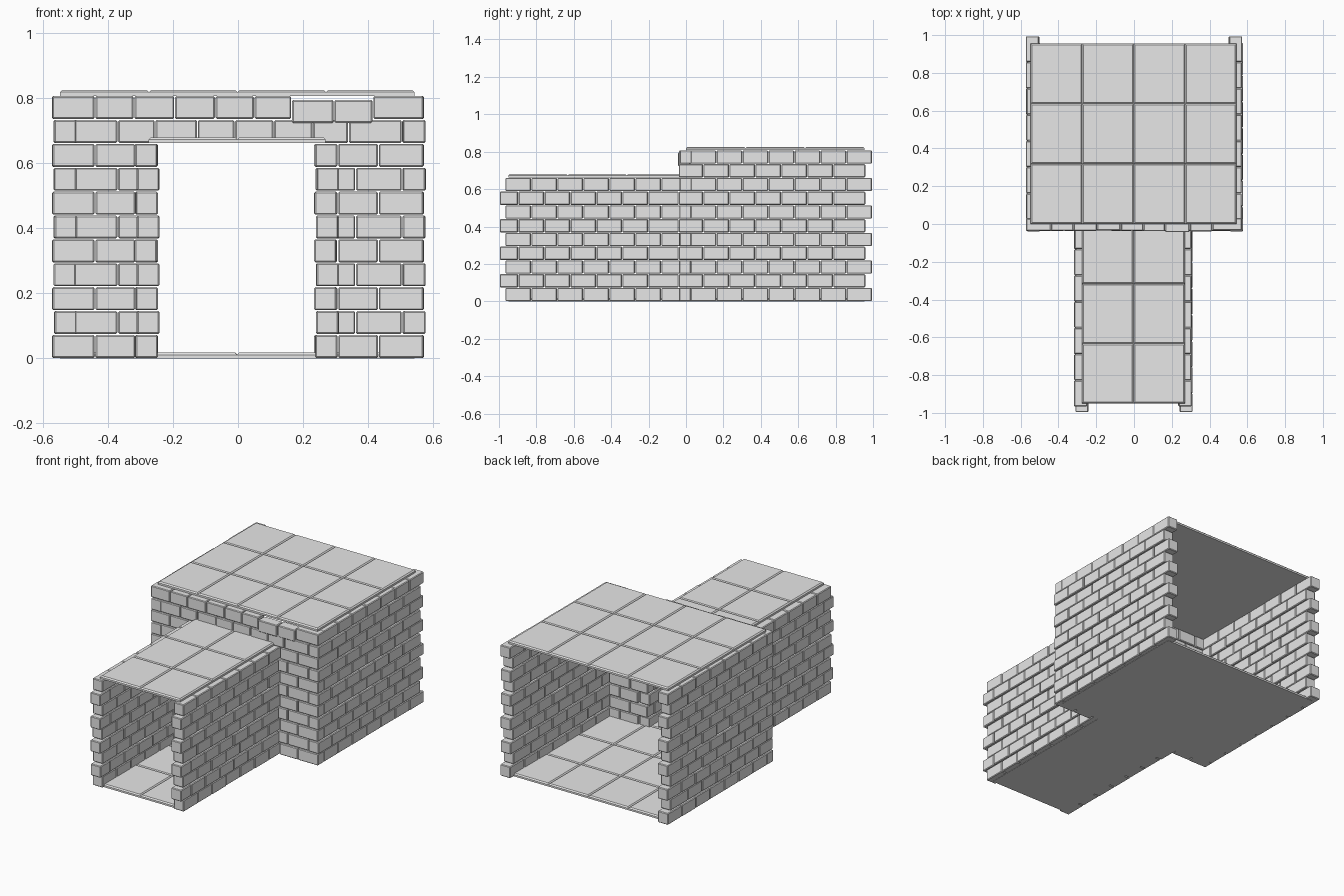
import bpy
import bmesh
import random
from mathutils import Matrix, Vector

random.seed(4)
cube = bpy.data.objects.get("Cube")
if cube:
    bpy.data.objects.remove(cube, do_unlink=True)

COURSE = 0.0735      # height of one brick course
BRICK = 0.139        # brick length along the side walls
GAP = 0.0015         # half of the open joint

stone = bpy.data.materials.new("grey stone")
stone.use_nodes = True
grey = (0.8, 0.8, 0.8, 1)
stone.diffuse_color = grey
stone.node_tree.nodes["Principled BSDF"].inputs["Base Color"].default_value = grey


def add_box(bm, low, high):
    low, high = Vector(low), Vector(high)
    size = Matrix.Diagonal((high - low).to_4d())
    return bmesh.ops.create_cube(bm, size=1, matrix=Matrix.Translation((low + high) / 2) @ size)["verts"]


def finish(bm, name, bevel=0):
    mesh = bpy.data.meshes.new(name)
    bm.to_mesh(mesh)
    bm.free()
    mesh.materials.append(stone)
    obj = bpy.data.objects.new(name, mesh)
    bpy.context.scene.collection.objects.link(obj)
    if bevel:
        mod = obj.modifiers.new("chipped edges", "BEVEL")
        mod.width = bevel
        mod.segments = 1
    return obj


def joints(start, end, offset):
    """Joint positions of a running bond course, without slivers at the end."""
    edges = [start]
    y = start + offset
    while y < end - 0.05:
        edges.append(y)
        y += BRICK
    return edges + [end]


def side_wall(name, x_inner, x_outer, courses, even, odd):
    """Wall along y; even and odd courses are (start, end, first brick length)."""
    bm = bmesh.new()
    low, high = sorted((x_inner, x_outer))
    for k in range(courses):
        edges = joints(*(odd if k % 2 else even))
        shift = 0.005 if k % 2 else 0
        for a, b in zip(edges, edges[1:]):
            j = shift + random.uniform(-0.002, 0.002)
            add_box(bm, (low + j, a + GAP, k * COURSE + GAP),
                    (high + j, b - GAP, (k + 1) * COURSE - GAP))
    finish(bm, name, 0.004)


# Side walls of the wide room and of the narrow passage
for side, s in (("left", 1), ("right", -1)):
    side_wall("room_wall_" + side, s * 0.502, s * 0.571, 11,
              (0.023, 0.995, BRICK), (-0.04, 0.96, BRICK * 0.95))
    side_wall("passage_wall_" + side, s * 0.242 - 0.006, s * 0.31 - 0.006, 9,
              (-0.967, 0.02, BRICK), (-0.997, -0.038, 0.1))


# Cross wall with doorway, keyed into the side walls
def front_course(bm, k, edges, drop=None):
    for a, b in zip(edges, edges[1:]):
        sink = 0.012 if drop and drop[0] < (a + b) / 2 < drop[1] else 0
        out = random.uniform(-0.003, 0.002) - sink * 0.5
        add_box(bm, (a + GAP, -0.035 + out, k * COURSE + GAP - sink),
                (b - GAP, 0.028 + out, (k + 1) * COURSE - GAP - sink))


bm = bmesh.new()
for k in range(9):
    pier = (0.505, 0.37, 0.25) if k % 2 else (0.572, 0.44, 0.315)
    front_course(bm, k, [-x for x in pier])
    front_course(bm, k, [x - 0.008 if x < 0.5 else x for x in reversed(pier)])
front_course(bm, 9, (-0.505, -0.37, -0.255, -0.125, -0.01, 0.11, 0.23, 0.34, 0.505))
front_course(bm, 10, (-0.573, -0.44, -0.32, -0.195, -0.07, 0.05, 0.165, 0.295, 0.415, 0.572),
             (0.165, 0.415))
finish(bm, "cross_wall", 0.004)


# Floors and roofs of square slabs with chamfered top edges
def slabs(name, x0, x1, y0, y1, z0, z1, columns, rows):
    bm = bmesh.new()
    dx, dy = (x1 - x0) / columns, (y1 - y0) / rows
    for i in range(columns):
        for j in range(rows):
            add_box(bm, (x0 + i * dx, y0 + j * dy, z0),
                    (x0 + (i + 1) * dx, y0 + (j + 1) * dy, z1))
    top = [e for e in bm.edges if all(v.co.z > (z0 + z1) / 2 for v in e.verts)]
    bmesh.ops.bevel(bm, geom=top, offset=0.007, segments=1, affect='EDGES')
    finish(bm, name)


for part, z_room, z_passage in (("floor", 0, 0), ("roof", 0.808, 0.662)):
    slabs("room_" + part, -0.547, 0.543, 0, 0.955, z_room, z_room + 0.018, 4, 3)
    slabs("passage_" + part, -0.275, 0.27, -0.95, 0, z_passage, z_passage + 0.018, 2, 3)
